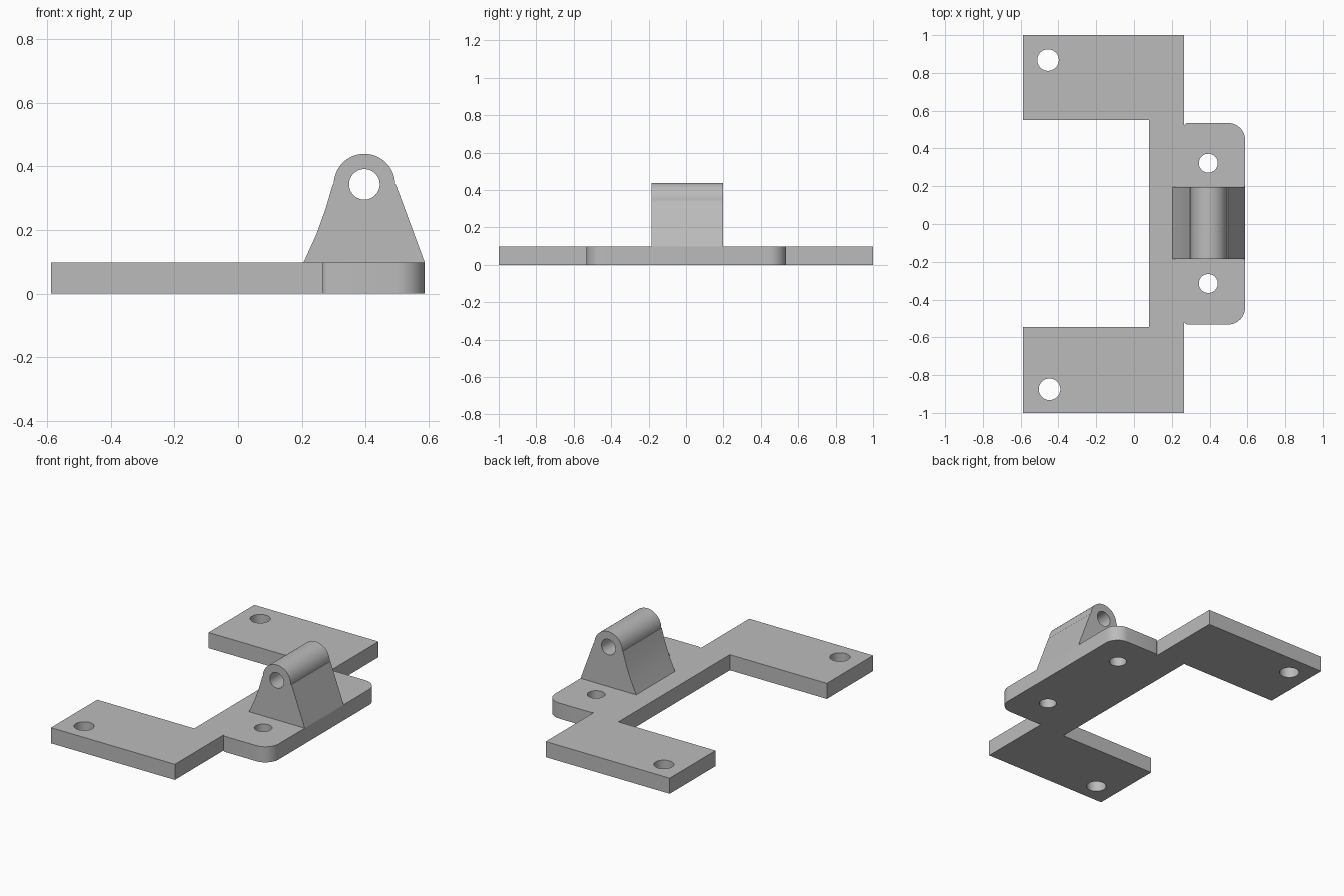
import bpy
import bmesh
from math import cos, sin, radians

cube = bpy.data.objects.get("Cube")
if cube:
    bpy.data.objects.remove(cube, do_unlink=True)

grey = bpy.data.materials.new("plain grey")
grey.use_nodes = True
grey.diffuse_color = (0.5, 0.5, 0.5, 1)
grey.node_tree.nodes["Principled BSDF"].inputs["Base Color"].default_value = (0.5, 0.5, 0.5, 1)


def arc(cx, cy, r, start, end, steps=12):
    angles = [radians(start + (end - start) * i / steps) for i in range(steps + 1)]
    return [(cx + r * cos(a), cy + r * sin(a)) for a in angles]


def prism(name, outline, low, high, along_y=False):
    """Extrude an outline along z, or an x-z outline along y."""
    def place(u, v, w):
        return (u, w, v) if along_y else (u, v, w)

    bm = bmesh.new()
    bottom = [bm.verts.new(place(u, v, low)) for u, v in outline]
    top = [bm.verts.new(place(u, v, high)) for u, v in outline]
    bm.faces.new(bottom)
    bm.faces.new(top)
    n = len(outline)
    for i in range(n):
        j = (i + 1) % n
        bm.faces.new((bottom[i], bottom[j], top[j], top[i]))
    bmesh.ops.recalc_face_normals(bm, faces=bm.faces)
    mesh = bpy.data.meshes.new(name)
    bm.to_mesh(mesh)
    bm.free()
    mesh.materials.append(grey)
    obj = bpy.data.objects.new(name, mesh)
    bpy.context.collection.objects.link(obj)
    return obj


def activate(obj):
    bpy.ops.object.select_all(action="DESELECT")
    obj.select_set(True)
    bpy.context.view_layer.objects.active = obj


def drill(obj, u, v, r, low, high, along_y=False):
    """Cut a round hole right through a part."""
    cutter = prism("hole_cutter", arc(u, v, r, 0, 352.5, 47), low, high, along_y)
    cutter.hide_render = True
    mod = obj.modifiers.new("hole", "BOOLEAN")
    mod.operation = "DIFFERENCE"
    mod.solver = "EXACT"
    mod.object = cutter
    activate(obj)
    bpy.ops.object.modifier_apply(modifier=mod.name)
    bpy.data.objects.remove(cutter, do_unlink=True)


THICK = 0.097
EDGE = 0.588

# Base plate: two arms, a spine and a rounded tab
outline = [(-EDGE, -1), (0.265, -1), (0.265, -0.522)]
outline += arc(0.285, -0.51, 0.022, 210, 270, 3)
outline += arc(EDGE - 0.09, -0.442, 0.09, -90, 0)
outline += arc(EDGE - 0.09, 0.445, 0.09, 0, 90)
outline += arc(0.285, 0.513, 0.022, 90, 150, 3)
outline += [(0.265, 0.525), (0.265, 1), (-EDGE, 1), (-EDGE, 0.55),
            (0.08, 0.55), (0.08, -0.545), (-EDGE, -0.545)]
plate = prism("base_plate", outline, 0, THICK)
for x, y, r in ((-0.455, 0.868, 0.057), (-0.447, -0.875, 0.057),
                (0.393, 0.322, 0.05), (0.393, -0.315, 0.05)):
    drill(plate, x, y, r, -0.1, 0.2)

# Pivot lug: flared sides under a round head
PX, PZ = 0.396, 0.343
lug_outline = [(0.205, THICK), (EDGE, THICK), (0.497, 0.343)]
lug_outline += arc(PX, PZ, 0.096, 0, 180, 32)
lug_outline += [(0.297, 0.343), (0.274, 0.265), (0.245, 0.185)]
lug = prism("pivot_lug", lug_outline, -0.185, 0.197, True)
drill(lug, PX, PZ, 0.048, -0.3, 0.3, True)

for part in (plate, lug):
    activate(part)
    bpy.ops.object.shade_smooth_by_angle(angle=radians(25))
